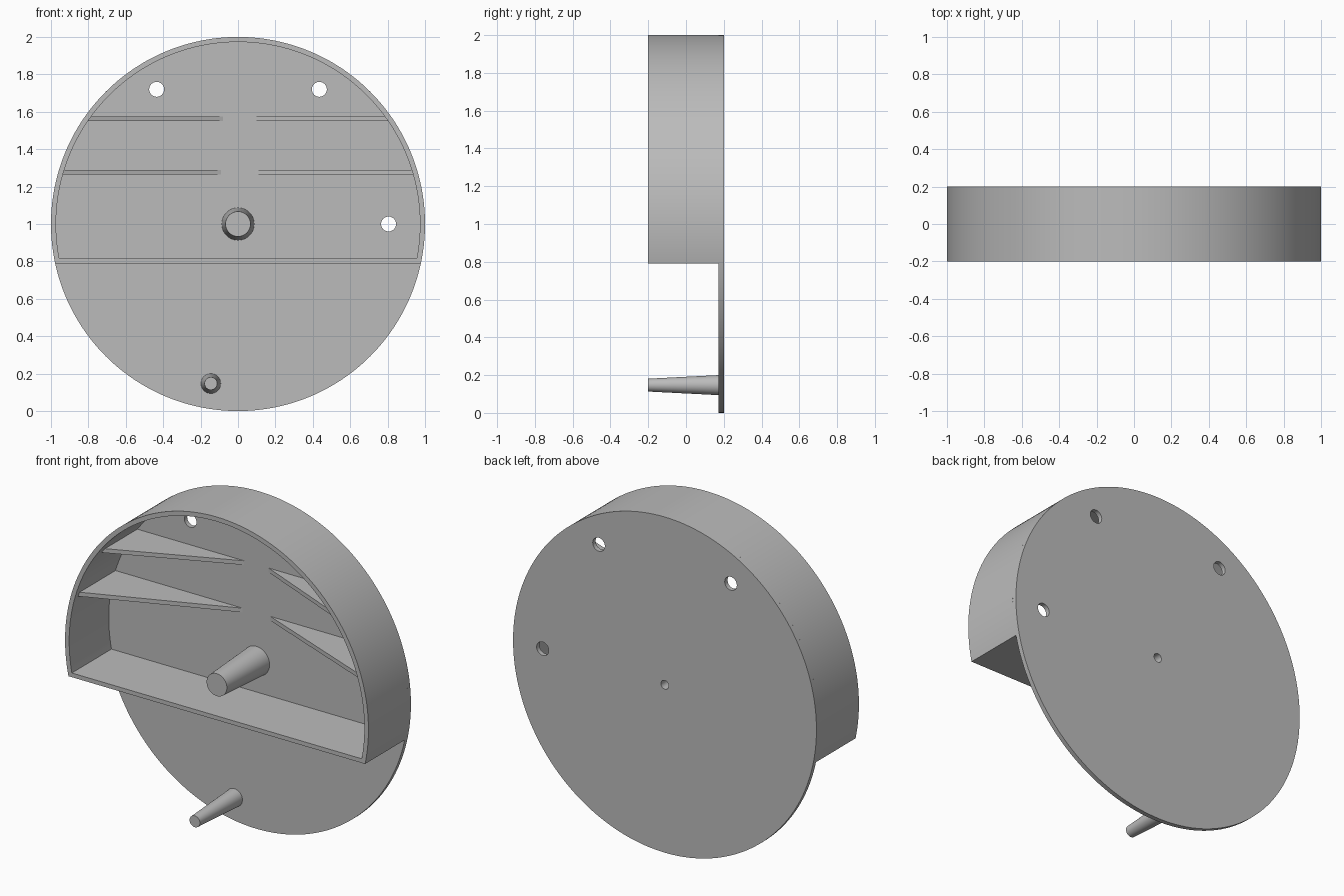
import bpy, bmesh, math
from mathutils import Vector

if "Cube" in bpy.data.objects:
    bpy.data.objects.remove(bpy.data.objects["Cube"])

grey = bpy.data.materials.new("plain grey")
grey.use_nodes = True
grey.diffuse_color = (0.5, 0.5, 0.5, 1)
grey.node_tree.nodes["Principled BSDF"].inputs["Base Color"].default_value = (0.5, 0.5, 0.5, 1)

FRONT, FLOOR, BACK = -0.2, 0.173, 0.2   # depths along y
CENTRE, WALL = 1.0, 0.027               # disc centre height, wall thickness
SHELF = 0.79                            # underside of the tray


def finish(name, bm):
    bmesh.ops.recalc_face_normals(bm, faces=bm.faces)
    mesh = bpy.data.meshes.new(name)
    bm.to_mesh(mesh)
    bm.free()
    mesh.materials.append(grey)
    ob = bpy.data.objects.new(name, mesh)
    bpy.context.collection.objects.link(ob)
    return ob


def smooth(ob):
    bpy.ops.object.select_all(action='DESELECT')
    ob.select_set(True)
    bpy.context.view_layer.objects.active = ob
    bpy.ops.object.shade_smooth_by_angle(angle=math.radians(30))


def prism(name, points, direction):
    bm = bmesh.new()
    face = bm.faces.new([bm.verts.new(p) for p in points])
    out = bmesh.ops.extrude_face_region(bm, geom=[face], use_keep_orig=True)
    verts = [g for g in out["geom"] if isinstance(g, bmesh.types.BMVert)]
    bmesh.ops.translate(bm, verts=verts, vec=Vector(direction))
    return finish(name, bm)


def cone_y(name, x, z, y0, y1, r0, r1, sides=48):
    """Round part along y with radius r0 at y0 and r1 at y1."""
    bm = bmesh.new()
    rings = []
    for y, r in ((y0, r0), (y1, r1)):
        angles = [2 * math.pi * i / sides for i in range(sides)]
        rings.append([bm.verts.new((x + r * math.cos(a), y, z + r * math.sin(a))) for a in angles])
        bm.faces.new(rings[-1])
    for i in range(sides):
        j = (i + 1) % sides
        bm.faces.new((rings[0][i], rings[0][j], rings[1][j], rings[1][i]))
    return finish(name, bm)


def cut(ob, cutter):
    cutter.hide_render = True
    mod = ob.modifiers.new("hole", 'BOOLEAN')
    mod.operation = 'DIFFERENCE'
    mod.solver = 'EXACT'
    mod.object = cutter
    bpy.context.view_layer.objects.active = ob
    bpy.ops.object.modifier_apply(modifier=mod.name)


def arc(radius, floor, n=128):
    """Points over the top of a circle, ending at height floor on both sides."""
    a0 = math.asin((floor - CENTRE) / radius)
    angles = [a0 + (math.pi - 2 * a0) * i / n for i in range(n + 1)]
    return [(radius * math.cos(a), CENTRE + radius * math.sin(a)) for a in angles]


# Back disc, centre post and lower peg
disc = cone_y("back_disc", 0, CENTRE, FLOOR, BACK, 1, 1, 192)
post = cone_y("centre_post", 0, CENTRE, FRONT, FLOOR, 0.067, 0.087)
peg = cone_y("lower_peg", -0.145, 0.147, FRONT, FLOOR, 0.034, 0.053)

# Three screw holes and the blind bore behind the post
cutters = [cone_y("hole_cutter", x, z, FLOOR - 0.1, BACK + 0.1, 0.04, 0.04, 32)
           for x, z in ((-0.435, 1.72), (0.435, 1.72), (0.805, 1.0))]
bore = cone_y("bore_cutter", 0, CENTRE, -0.12, BACK + 0.1, 0.026, 0.026, 32)
for c in cutters + [bore]:
    cut(disc, c)
cut(post, bore)
for c in cutters + [bore]:
    bpy.data.objects.remove(c)

# Tray rim: curved wall closed by a flat shelf
bm = bmesh.new()
loops = {}
for side, pts in (("outer", arc(1, SHELF)), ("inner", arc(1 - WALL, SHELF + 0.025))):
    for y in (FRONT, FLOOR):
        loops[side, y] = [bm.verts.new((x, y, z)) for x, z in pts]
order = [("outer", FRONT), ("outer", FLOOR), ("inner", FLOOR), ("inner", FRONT)]
for k in range(4):
    a, b = loops[order[k]], loops[order[(k + 1) % 4]]
    for i in range(len(a)):
        j = (i + 1) % len(a)
        bm.faces.new((a[i], a[j], b[j], b[i]))
rim = finish("tray_rim", bm)

# Tapering ribs running from the wall towards the middle
for label, z, tip, depth in (("upper", 1.55, 0.08, 0.315), ("lower", 1.265, 0.09, 0.345)):
    end = math.sqrt((1 - WALL / 2) ** 2 - (z + 0.0125 - CENTRE) ** 2)
    for side, s in (("left", 1), ("right", -1)):
        prism(f"{label}_rib_{side}",
              [(s * tip, FLOOR, z), (s * end, FLOOR, z), (s * end, FLOOR - depth, z)],
              (0, 0, 0.025))

for ob in (disc, post, peg, rim):
    smooth(ob)
